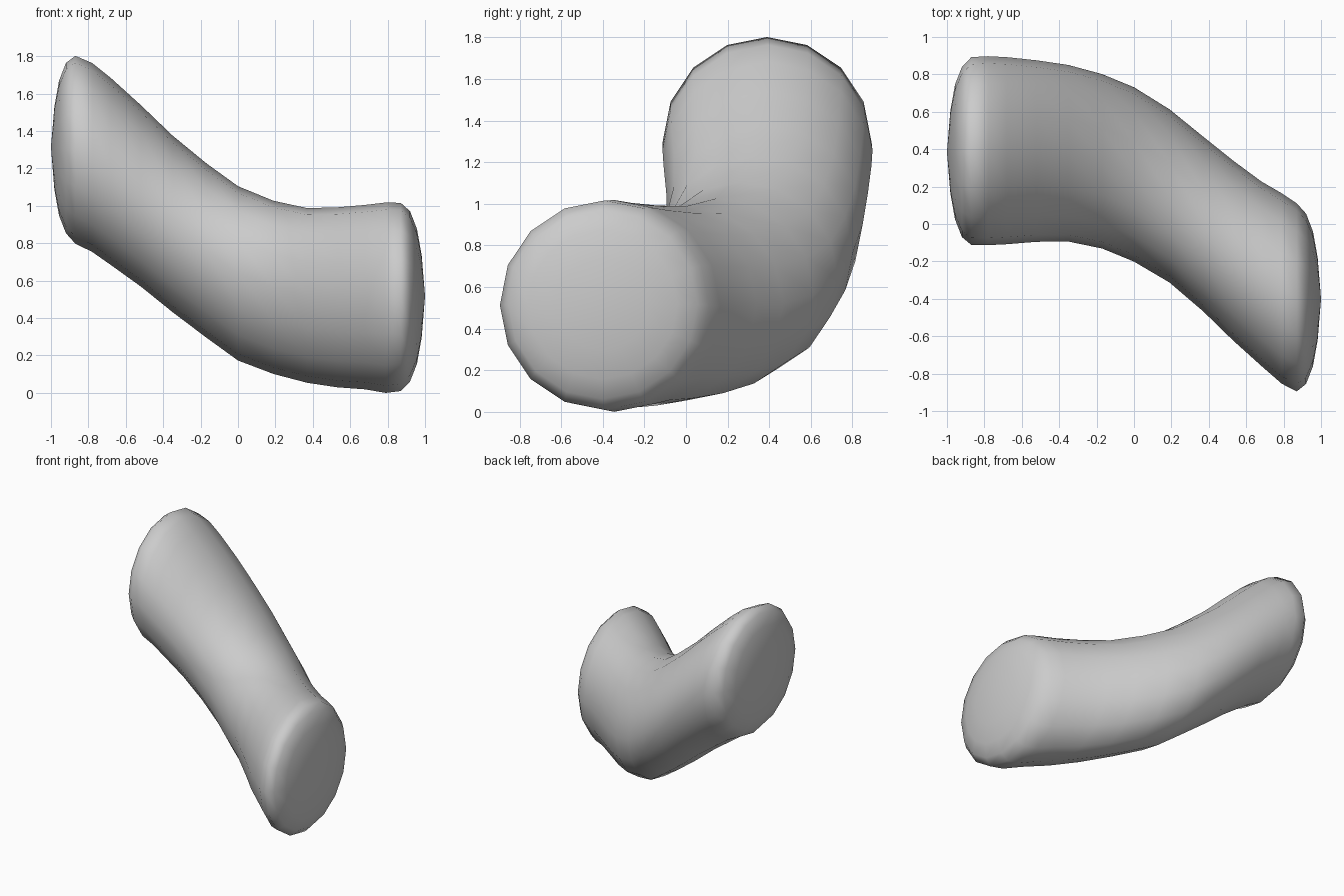
import bpy, bmesh, math

if "Cube" in bpy.data.objects:
    bpy.data.objects.remove(bpy.data.objects["Cube"])

SIDES = 16

# Centre line stations: x, centre y, centre z, radius of the upright cross-section
path = [
    (-0.87, 0.390, 1.306, 0.502), (-0.78, 0.392, 1.265, 0.505),
    (-0.68, 0.392, 1.190, 0.500), (-0.52, 0.390, 1.060, 0.485),
    (-0.35, 0.378, 0.910, 0.472), (-0.17, 0.335, 0.768, 0.466),
    (0.00, 0.265, 0.645, 0.466), (0.19, 0.150, 0.570, 0.463),
    (0.37, 0.000, 0.527, 0.467), (0.53, -0.142, 0.517, 0.481),
    (0.68, -0.265, 0.518, 0.493), (0.79, -0.345, 0.515, 0.509),
    (0.87, -0.392, 0.519, 0.503),
]
# Shallow domed ends: |x|, radius
dome = [(0.92, 0.455), (0.957, 0.36), (0.982, 0.22)]

left = [(-x, 0.385, 1.315, r) for x, r in reversed(dome)]
right = [(x, -0.40, 0.522, r) for x, r in dome]
stations = left + path + right

# Bent tube: loft of the rings
bm = bmesh.new()
rings = []
for x, y, z, r in stations:
    rings.append([bm.verts.new((x, y + r * math.cos(a), z + r * math.sin(a)))
                  for a in (2 * math.pi * i / SIDES for i in range(SIDES))])
for a, b in zip(rings, rings[1:]):
    for i in range(SIDES):
        j = (i + 1) % SIDES
        bm.faces.new((a[i], a[j], b[j], b[i]))

# End caps: fans to a centre point
for ring, tip in ((rings[0], (-1, 0.385, 1.32)), (rings[-1], (1, -0.40, 0.525))):
    c = bm.verts.new(tip)
    for i in range(SIDES):
        bm.faces.new((ring[i], ring[(i + 1) % SIDES], c))

bmesh.ops.recalc_face_normals(bm, faces=bm.faces)
low = min(v.co.z for v in bm.verts)
bmesh.ops.translate(bm, verts=bm.verts, vec=(0, 0, -low))
for f in bm.faces:
    f.smooth = True

mesh = bpy.data.meshes.new("bent_tube")
bm.to_mesh(mesh)
bm.free()
bpy.context.collection.objects.link(bpy.data.objects.new("bent_tube", mesh))
